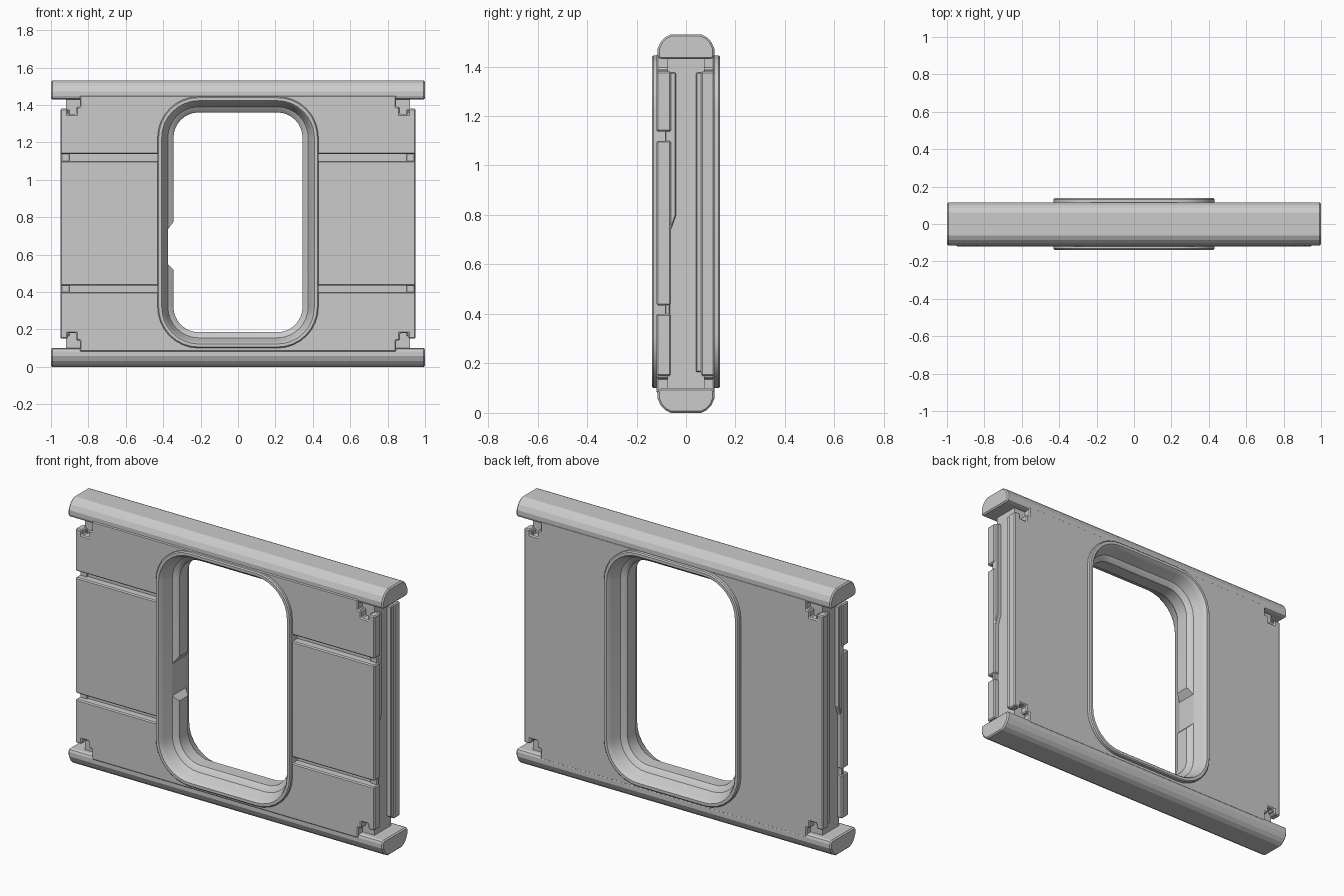
import bpy, bmesh, math

if "Cube" in bpy.data.objects:
    bpy.data.objects.remove(bpy.data.objects["Cube"])

H = 1.53          # total height
MID = H / 2


def finish(name, bm, bevel=0.0):
    bmesh.ops.recalc_face_normals(bm, faces=bm.faces)
    me = bpy.data.meshes.new(name)
    bm.to_mesh(me)
    bm.free()
    ob = bpy.data.objects.new(name, me)
    bpy.context.collection.objects.link(ob)
    if bevel:
        m = ob.modifiers.new("edge_bevel", "BEVEL")
        m.width, m.segments = bevel, 1
        m.limit_method, m.angle_limit = "ANGLE", math.radians(40)
    return ob


def prism(name, pts, axis, a, b, bevel=0.0):
    """Extrude a 2D outline: axis 'y' takes (x, z) points, axis 'x' takes (y, z)."""
    bm = bmesh.new()

    def put(p, t):
        return bm.verts.new((p[0], t, p[1]) if axis == "y" else (t, p[0], p[1]))
    lo = [put(p, a) for p in pts]
    hi = [put(p, b) for p in pts]
    bm.faces.new(lo)
    bm.faces.new(hi)
    n = len(pts)
    for i in range(n):
        j = (i + 1) % n
        bm.faces.new((lo[i], lo[j], hi[j], hi[i]))
    return finish(name, bm, bevel)


def window_loop(d, seg=8):
    """Rounded window outline, inset by d."""
    hx, z0, z1, r = 0.43 - d, 0.10 + d, 1.445 - d, 0.22 - d
    centres = [(hx - r, z1 - r), (r - hx, z1 - r), (r - hx, z0 + r), (hx - r, z0 + r)]
    out = []
    for q, (cx, cz) in enumerate(centres):
        for i in range(seg + 1):
            t = math.pi / 2 * (q + i / seg)
            out.append((cx + r * math.cos(t), cz + r * math.sin(t)))
    return out


def cut(ob, cutter):
    m = ob.modifiers.new("cut", "BOOLEAN")
    m.operation, m.solver, m.object = "DIFFERENCE", "EXACT", cutter


def rect(x0, x1, z0, z1):
    return [(x0, z0), (x1, z0), (x1, z1), (x0, z1)]


def mirror_x(half):
    return half + [(-x, z) for x, z in reversed(half)]


# Stepped corner notch, right side, from the panel edge up to the rail
notch = [(0.95, 1.38), (0.91, 1.38), (0.91, 1.35), (0.865, 1.35),
         (0.865, 1.39), (0.845, 1.39), (0.845, 1.45)]
notch_low = [(x, H - z) for x, z in reversed(notch)]

# Helper cutters
window_cutter = prism("window_cutter", window_loop(0.02), "y", -0.3, 0.3)
latch_cutter = prism("latch_cutter", [(-0.345, 0.52), (-0.375, 0.55), (-0.375, 0.735),
                                      (-0.345, 0.775), (-0.25, 0.775), (-0.25, 0.52)],
                     "y", -0.118, 0.118)
for c in (window_cutter, latch_cutter):
    c.hide_render = True
    c.hide_set(True)

# Core slab and skin panels, all pierced by the window
panels = [
    prism("core_slab", rect(-0.92, 0.92, 0.06, H - 0.06), "y", -0.075, 0.075),
    prism("front_panel_top", mirror_x([(0.95, 1.137)] + notch), "y", -0.12, -0.06, 0.006),
    prism("front_panel_middle", rect(-0.95, 0.95, 0.435, 1.10), "y", -0.12, -0.06, 0.006),
    prism("front_panel_bottom", mirror_x(notch_low + [(0.95, 0.40)]), "y", -0.12, -0.06, 0.006),
    prism("back_panel", mirror_x(notch_low + notch), "y", 0.06, 0.115, 0.006),
]
for p in panels:
    cut(p, window_cutter)

# Edge lips lining the side channels; the front one has a kink
front_lip = [(-0.085, 0.165), (-0.065, 0.165), (-0.065, 0.73), (-0.04, 0.80),
             (-0.04, 1.375), (-0.085, 1.375)]
back_lip = rect(0.04, 0.105, 0.165, 1.375)
for side, s in (("left", -1), ("right", 1)):
    prism("front_lip_" + side, front_lip, "x", s * 0.90, s * 0.945, 0.004)
    prism("back_lip_" + side, back_lip, "x", s * 0.90, s * 0.945, 0.004)

# Top and bottom rails
half = [(0.105, 1.43), (0.115, 1.44), (0.115, 1.472), (0.102, 1.50), (0.085, 1.518), (0.062, 1.53)]
top = mirror_x(half)
prism("top_rail", top, "x", -1, 1, 0.008)
prism("bottom_rail", [(y, H - z) for y, z in top], "x", -1, 1, 0.008)

# Window frame: a closed profile of (inset, y) swept round the opening
front = [(0.0, -0.132), (0.006, -0.138), (0.022, -0.138), (0.030, -0.128),
         (0.036, -0.110), (0.055, -0.060), (0.080, -0.045), (0.085, -0.038)]
profile = front + [(d, -y) for d, y in reversed(front)]
bm = bmesh.new()
rings = [[bm.verts.new((x, y, z)) for x, z in window_loop(d)] for d, y in profile]
n = len(rings[0])
for k in range(len(rings)):
    a, b = rings[k], rings[(k + 1) % len(rings)]
    for i in range(n):
        j = (i + 1) % n
        bm.faces.new((a[i], a[j], b[j], b[i]))
frame = finish("window_frame", bm)
bpy.ops.object.select_all(action="DESELECT")
frame.select_set(True)
bpy.context.view_layer.objects.active = frame
bpy.ops.object.shade_smooth_by_angle(angle=math.radians(25))
cut(frame, latch_cutter)
